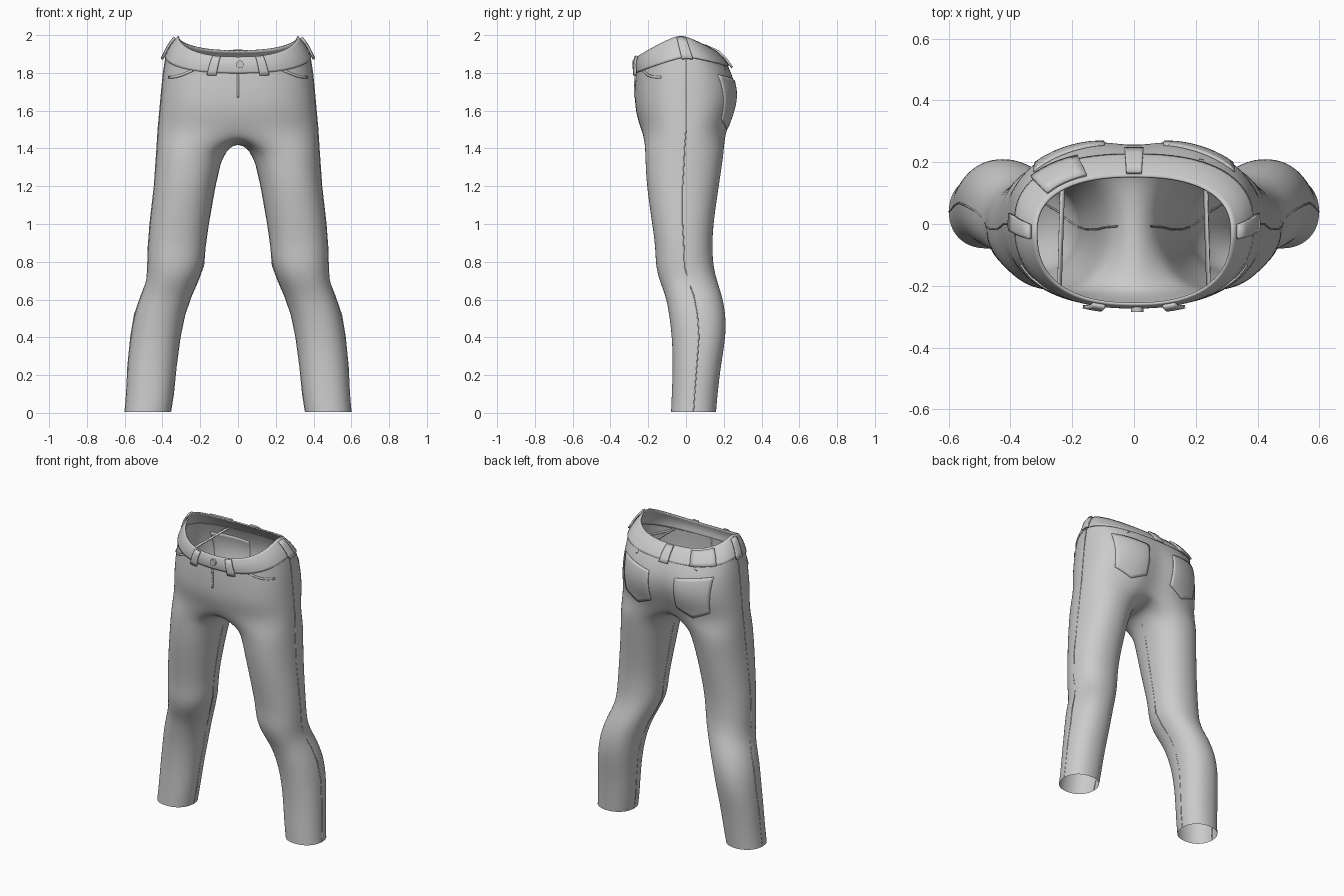
import bpy, bmesh
from math import sin, cos, pi, radians, copysign, exp
from mathutils import Vector

if "Cube" in bpy.data.objects:
    bpy.data.objects.remove(bpy.data.objects["Cube"])

N = 24  # points around one leg


def spow(v, p):
    return copysign(abs(v) ** p, v)


def make(name, verts, faces, mirror=False, subsurf=0):
    me = bpy.data.meshes.new(name)
    me.from_pydata([tuple(v) for v in verts], [], faces)
    bm = bmesh.new()
    bm.from_mesh(me)
    bmesh.ops.recalc_face_normals(bm, faces=bm.faces)
    bm.to_mesh(me)
    bm.free()
    for p in me.polygons:
        p.use_smooth = True
    ob = bpy.data.objects.new(name, me)
    bpy.context.collection.objects.link(ob)
    if mirror:
        m = ob.modifiers.new("mirror", 'MIRROR')
        m.use_clip = True
    if subsurf:
        s = ob.modifiers.new("smooth", 'SUBSURF')
        s.levels = s.render_levels = subsurf
    return ob


def grid(name, f, nu, nv, **kw):
    verts = [f(i / nu, j / nv) for j in range(nv + 1) for i in range(nu + 1)]
    w = nu + 1
    faces = [(j * w + i, j * w + i + 1, (j + 1) * w + i + 1, (j + 1) * w + i)
             for j in range(nv) for i in range(nu)]
    return make(name, verts, faces, **kw)


def solidify(ob, t, offset):
    s = ob.modifiers.new("thickness", 'SOLIDIFY')
    s.thickness, s.offset = t, offset


# Leg sections: z, inner x, outer x, front y, back y
LEG = [(.005, .355, .60, -.08, .16), (.10, .34, .592, -.076, .168),
       (.25, .325, .585, -.07, .185), (.40, .305, .57, -.075, .212),
       (.52, .28, .55, -.09, .212), (.62, .245, .515, -.108, .192),
       (.70, .21, .484, -.142, .165), (.78, .18, .48, -.162, .145),
       (.88, .172, .477, -.163, .14), (1.0, .155, .468, -.18, .145),
       (1.2, .12, .445, -.21, .175), (1.33, .09, .436, -.216, .195),
       (1.40, .052, .431, -.218, .203)]
# Hip sections: front z, side z, back z, half width, front y, centre y, back y, cleft depth
HIP = [(1.50, 1.50, 1.50, .425, -.24, 0, .222, .035),
       (1.60, 1.60, 1.60, .416, -.27, 0, .266, .035),
       (1.69, 1.70, 1.69, .407, -.272, 0, .28, .025),
       (1.75, 1.80, 1.77, .397, -.27, 0, .26, .012),
       (1.80, 1.89, 1.84, .383, -.267, 0, .222, 0)]
WAIST = (1.885, 2.0, 1.92, .315, -.258, -.03, .152, 0)


def leg_pt(r, k):
    z, xi, xo, yf, yb = r
    t = 2 * pi * k / N
    return Vector(((xi + xo) / 2 + (xo - xi) / 2 * spow(cos(t), .92),
                   (yf + yb) / 2 + (yb - yf) / 2 * spow(sin(t), .92), z))


def hip_pt(r, phi):
    zf, zs, zb, X, yf, yc, yb, cleft = r
    c, s = spow(cos(phi), .82), spow(sin(phi), .82)
    x = X * c
    y = yc + s * (yb - yc if s > 0 else yc - yf)
    if s > 0:
        y -= cleft * exp(-(x / .06) ** 2)
    return Vector((x, y, zs + ((zb if s > 0 else zf) - zs) * abs(s) ** 1.25))


def phi_of(k):
    return radians(90) * (k if k <= 8 else k - N) / 8


# Trouser body: leg tube, crotch seam and hip shell
verts, faces = [], []
for r in LEG:
    verts += [leg_pt(r, k) for k in range(N)]
yb0, yf0 = hip_pt(HIP[0], pi / 2).y, hip_pt(HIP[0], -pi / 2).y
for k in range(N):
    if 8 < k < 16:
        a = pi * (k - 8) / 8
        verts.append(Vector((0, (yb0 + yf0) / 2 + (yb0 - yf0) / 2 * cos(a), 1.5 - .075 * sin(a))))
    else:
        verts.append(hip_pt(HIP[0], phi_of(k)))
for j in range(len(LEG)):
    for k in range(N):
        n = (k + 1) % N
        faces.append((j * N + k, j * N + n, (j + 1) * N + n, (j + 1) * N + k))
arc = list(range(16, N)) + list(range(9))
prev = [len(LEG) * N + k for k in arc]
for r in HIP[1:]:
    cur = list(range(len(verts), len(verts) + 17))
    verts += [hip_pt(r, phi_of(k)) for k in arc]
    faces += [(prev[i], prev[i + 1], cur[i + 1], cur[i]) for i in range(16)]
    prev = cur
body = make("trouser_body", verts, faces, mirror=True, subsurf=2)


# Waistband and the pieces that follow it
def band_pt(phi, v, off):
    p = hip_pt(HIP[-1], phi).lerp(hip_pt(WAIST, phi), v)
    return p + Vector((cos(phi), sin(phi), 0)) * (off + .008 * sin(pi * min(max(v, 0), 1)))


def flat_end(p):
    return Vector((0 if abs(p.x) < 1e-4 else p.x, p.y, p.z))


band = grid("waistband", lambda u, v: flat_end(band_pt(pi * (u - .5), v * 1.03 - .03, .004)),
            24, 4, mirror=True, subsurf=1)
solidify(band, .008, -1)


def on_band(name, a0, a1, v0, v1, mirror=False, flip=1):
    def f(u, v):
        p = band_pt(radians(a0 + (a1 - a0) * u), v0 + (v1 - v0) * v, .012)
        return (p.x * flip, p.y, p.z)
    ob = grid(name, f, 6, 4)
    if mirror:
        ob.modifiers.new("mirror", 'MIRROR')
    solidify(ob, .012, 0)


on_band("front_belt_loop", -77.5, -70.5, -.2, .98, mirror=True)
on_band("side_belt_loop", -3, 5, -.12, .9, mirror=True)
on_band("back_belt_loop", 87.5, 92.5, -.15, .98)
on_band("back_patch", 36, 67, -.02, .92, flip=-1)

# Waist button
bpy.ops.mesh.primitive_cylinder_add(vertices=20, radius=.02, depth=.016,
                                    location=(.01, -.276, 1.845), rotation=(pi / 2, 0, 0))
bpy.context.object.name = "waist_button"
bpy.ops.object.shade_smooth_by_angle()


# Cloth pieces pressed onto the body along y
def cloth(name, side, f, nu, nv, t, mirror=True):
    def g(u, v):
        x, z = f(u, v)
        return (x, side * .5, z)
    ob = grid(name, g, nu, nv)
    if mirror:
        ob.modifiers.new("mirror", 'MIRROR')
    s = ob.modifiers.new("press", 'SHRINKWRAP')
    s.target = body
    s.wrap_method = 'PROJECT'
    s.use_project_x = s.use_project_z = False
    s.use_project_y = True
    s.use_positive_direction = side < 0
    s.use_negative_direction = side > 0
    s.offset = .002
    solidify(ob, .008, 0)


def back_pocket(u, v):
    bottom = 1.55 - .05 * (1 - abs(2 * u - 1))
    top = 1.755 + .035 * u
    return (.095 + .215 * u + .015 * u * v, bottom + (top - bottom) * v)


cloth("back_pocket", 1, back_pocket, 12, 12, .008)
cloth("front_pocket_edge", -1,
      lambda u, v: (.21 + .155 * u, 1.825 - .055 * sin(u * pi * .5) + .012 * v), 12, 1, .006)
cloth("fly_seam", -1, lambda u, v: (-.005 + .01 * u, 1.67 + .12 * v), 1, 8, .006, mirror=False)


# Outer and inner leg seams
def seam(name, pts):
    cu = bpy.data.curves.new(name, 'CURVE')
    cu.dimensions = '3D'
    cu.bevel_depth = .003
    cu.bevel_resolution = 1
    for sx in (1, -1):
        sp = cu.splines.new('POLY')
        sp.points.add(len(pts) - 1)
        for q, p in zip(sp.points, pts):
            q.co = (p.x * sx, p.y, p.z, 1)
    bpy.context.collection.objects.link(bpy.data.objects.new(name, cu))


inset = Vector((.002, 0, 0))
seam("outer_seam", [leg_pt(r, 0) - inset for r in LEG] + [hip_pt(r, 0) - inset for r in HIP])
seam("inner_seam", [leg_pt(r, N // 2) + inset for r in LEG])
